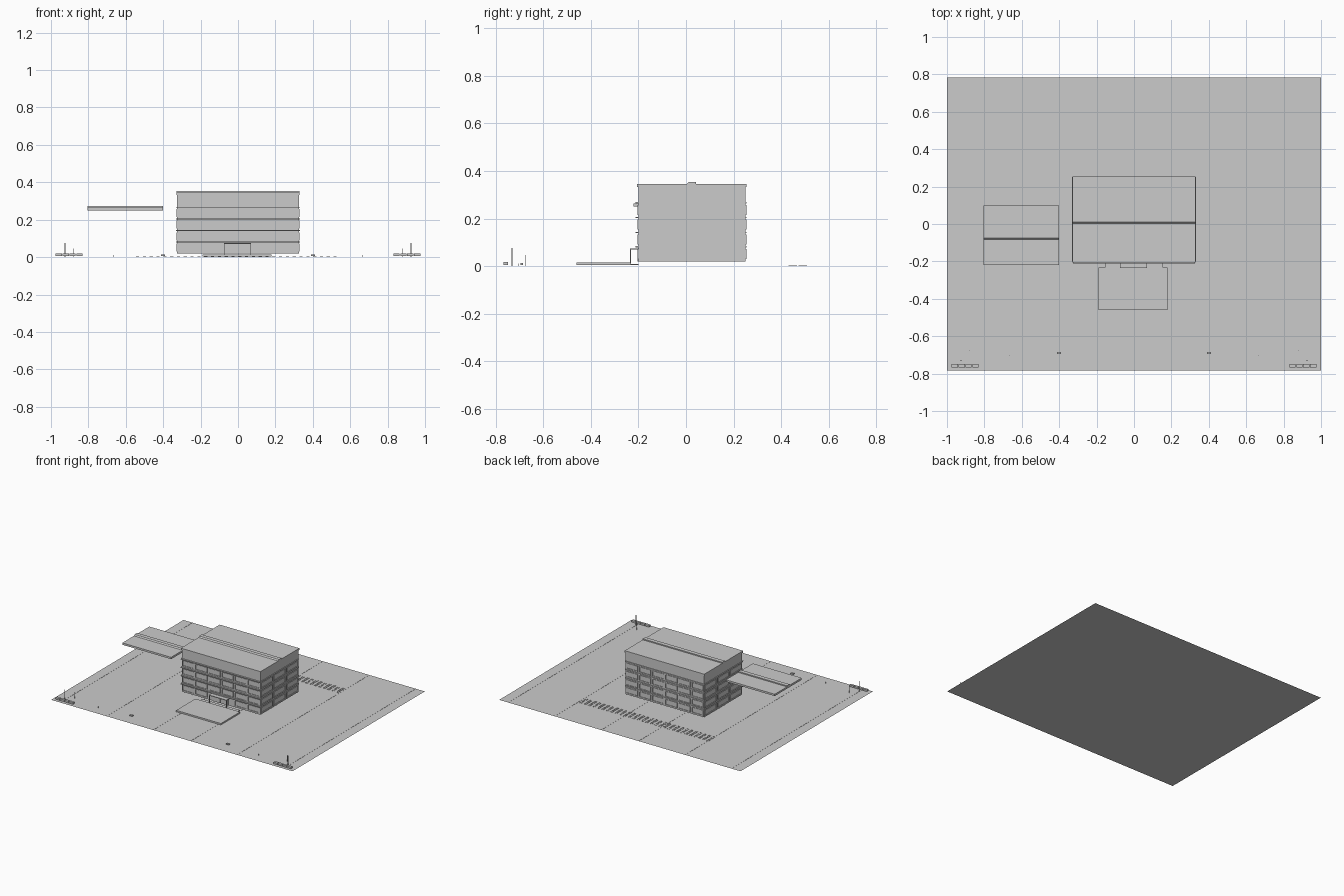
import bpy, bmesh
from mathutils import Matrix, Vector

if "Cube" in bpy.data.objects:
    bpy.data.objects.remove(bpy.data.objects["Cube"], do_unlink=True)

GREY = (0.6, 0.6, 0.6, 1)
mat = bpy.data.materials.new("plain grey")
mat.use_nodes = True
mat.diffuse_color = GREY
mat.node_tree.nodes["Principled BSDF"].inputs["Base Color"].default_value = GREY


def finish(name, bm):
    bmesh.ops.recalc_face_normals(bm, faces=bm.faces[:])
    mesh = bpy.data.meshes.new(name)
    bm.to_mesh(mesh)
    bm.free()
    mesh.materials.append(mat)
    ob = bpy.data.objects.new(name, mesh)
    bpy.context.scene.collection.objects.link(ob)
    return ob


def add_box(bm, lo, hi):
    lo, hi = Vector(lo), Vector(hi)
    m = Matrix.Translation((lo + hi) / 2) @ Matrix.Diagonal((*(hi - lo), 1))
    bmesh.ops.create_cube(bm, size=1, matrix=m)


def boxes(name, items):
    bm = bmesh.new()
    for lo, hi in items:
        add_box(bm, lo, hi)
    return finish(name, bm)


def extrude_x(name, profile, x0, x1):
    """Side profile of (y, z) points stretched along x."""
    bm = bmesh.new()
    face = bm.faces.new([bm.verts.new((x0, y, z)) for y, z in profile])
    out = bmesh.ops.extrude_face_region(bm, geom=[face])
    moved = [v for v in out["geom"] if isinstance(v, bmesh.types.BMVert)]
    bmesh.ops.translate(bm, vec=(x1 - x0, 0, 0), verts=moved)
    return finish(name, bm)


def stepped_roof(name, x0, x1, y0, y1, z, thick, step):
    """Flat slab with a raised wedge running along its length."""
    extrude_x(name, [(y0, z - thick), (y1, z - thick), (y1, z),
                     (step + 0.03, z), (step + 0.03, z + 0.008),
                     (step, z + 0.008), (step - 0.008, z), (y0, z)], x0, x1)


# Ground sheet with its seams
bm = bmesh.new()
bmesh.ops.create_grid(bm, x_segments=1, y_segments=1, size=1,
                      matrix=Matrix.Diagonal((1, 0.783, 1, 1)))
finish("ground", bm)
boxes("ground_seams", [((s * x - 0.001, -0.783, 0), (s * x + 0.001, 0.783, 0.001))
                       for x in (0.155, 0.54, 0.925) for s in (-1, 1)])

# Main block and roofs
X, Y0, Y1 = 0.326, -0.2, 0.25
boxes("building_body", [((-X, Y0, 0.02), (X, Y1, 0.335))])
stepped_roof("main_roof", -0.33, 0.33, -0.205, 0.255, 0.346, 0.014, 0.012)
stepped_roof("side_roof", -0.805, -0.4, -0.22, 0.1, 0.264, 0.014, -0.075)

# Window frames and sills on the four sides
FLOORS = (0.03, 0.09, 0.153, 0.215)
HEIGHT, BAR, PROUD = 0.042, 0.004, 0.004


def wall_box(bm, side, a0, a1, z0, z1, out):
    """Box standing proud of a wall, a running along the wall."""
    if side in ("front", "back"):
        y = (Y0 - out, Y0) if side == "front" else (Y1, Y1 + out)
        add_box(bm, (a0, y[0], z0), (a1, y[1], z1))
    else:
        x = (-X - out, -X) if side == "right" else (X, X + out)
        add_box(bm, (x[0], a0, z0), (x[1], a1, z1))


def facade(side, a0, a1, count):
    frames, sills = bmesh.new(), bmesh.new()
    pitch = (a1 - a0) / count
    for floor, z in enumerate(FLOORS):
        for i in range(count):
            l, r = a0 + i * pitch + 0.006, a0 + (i + 1) * pitch - 0.006
            if side == "front" and floor == 0 and l < 0.08 and r > -0.08:
                continue
            for p, q in ((l, l + BAR), (r - BAR, r)):
                wall_box(frames, side, p, q, z, z + HEIGHT, PROUD)
            for p in (z, z + HEIGHT - BAR):
                wall_box(frames, side, l + BAR, r - BAR, p, p + BAR, PROUD)
        out = 0.012 if side == "front" else 0.005
        wall_box(sills, side, a0, a1, z + HEIGHT + 0.007, z + HEIGHT + 0.012, out)
    finish(side + "_window_frames", frames)
    finish(side + "_sills", sills)


facade("front", -X, X, 6)
facade("back", -X, X, 6)
facade("left", Y0, Y1, 3)
facade("right", Y0, Y1, 3)

# Entrance: terrace, steps, canopy and doors
boxes("terrace", [((-0.19, -0.46, 0.004), (0.18, -0.232, 0.015))])
boxes("entrance_path", [((-0.155, -0.232, 0.004), (0.155, -0.2, 0.01))])
boxes("entrance_canopy", [((-0.075, -0.236, 0.07), (0.07, Y0, 0.075))]
      + [((x, -0.236, 0.01), (x + 0.004, -0.232, 0.07)) for x in (-0.075, 0.066)])
boxes("entrance_doors", [((x, Y0 - 0.004, 0.02), (x + 0.06, Y0, 0.063))
                         for x in (-0.065, 0.0)])

# Row of flat bay markings behind the building
bm = bmesh.new()
for i in range(30):
    x = -0.545 + i * 0.0364
    for y in (0.43, 0.473):
        for dx in (0, 0.013):
            add_box(bm, (x + dx, y, 0), (x + dx + 0.004, y + 0.036, 0.002))
        for dy in (0, 0.032):
            add_box(bm, (x + 0.004, y + dy, 0), (x + 0.013, y + dy + 0.004, 0.002))
finish("bay_markings", bm)

# Corner benches, posts and bollards, mirrored
for s, side in ((1, "left"), (-1, "right")):
    def mirrored(name, x, y, z, w, d, h):
        boxes(side + "_" + name, [((s * x - w / 2, y - d / 2, z),
                                   (s * x + w / 2, y + d / 2, z + h))])
    for i in range(4):
        mirrored("bench_%d" % (i + 1), 0.847 + i * 0.037, -0.757, 0.005, 0.033, 0.018, 0.013)
    mirrored("tall_post", 0.925, -0.73, 0, 0.004, 0.004, 0.076)
    mirrored("short_post", 0.88, -0.675, 0, 0.003, 0.003, 0.047)
    mirrored("bollard", 0.4, -0.69, 0.005, 0.022, 0.012, 0.008)
    mirrored("peg", 0.665, -0.705, 0, 0.003, 0.003, 0.012)
